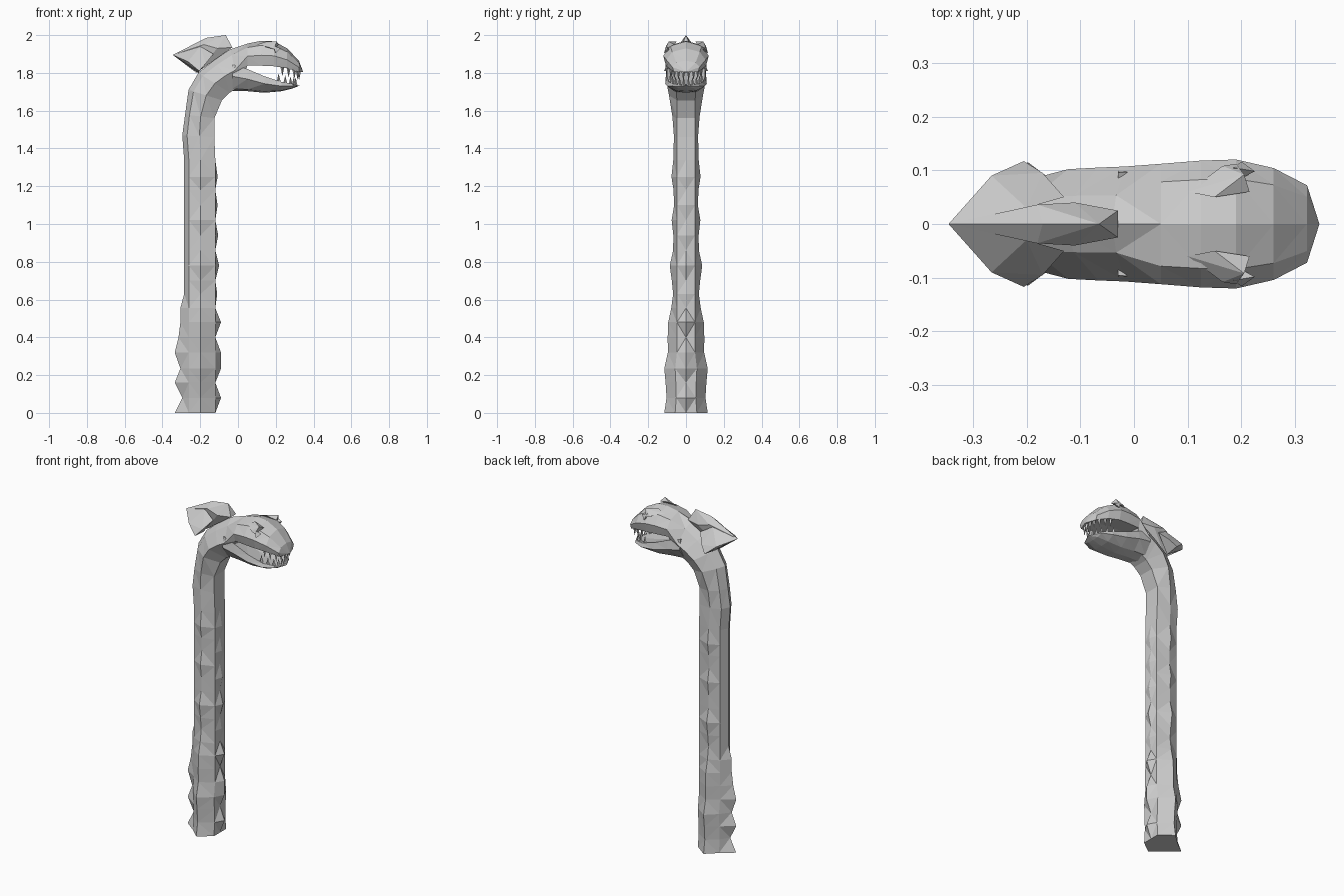
import bpy, bmesh, math
from mathutils import Vector

if "Cube" in bpy.data.objects:
    bpy.data.objects.remove(bpy.data.objects["Cube"])

grey = bpy.data.materials.new("stone_grey")
grey.diffuse_color = (0.6, 0.6, 0.6, 1)
grey.use_nodes = True
grey.node_tree.nodes["Principled BSDF"].inputs["Base Color"].default_value = grey.diffuse_color


def finish(name, bm):
    bmesh.ops.recalc_face_normals(bm, faces=bm.faces)
    bmesh.ops.triangulate(bm, faces=[f for f in bm.faces if len(f.verts) == 4])
    me = bpy.data.meshes.new(name)
    bm.to_mesh(me)
    bm.free()
    me.materials.append(grey)
    ob = bpy.data.objects.new(name, me)
    bpy.context.collection.objects.link(ob)
    return ob


def ring(under, top, half):
    """Mirrored section between an under and a top point; half = [(t, y)] from under to top."""
    u, t = Vector((under[0], 0, under[1])), Vector((top[0], 0, top[1]))
    loop = half + [(f, -y) for f, y in reversed(half[1:-1])]
    return [u.lerp(t, f) + Vector((0, y, 0)) for f, y in loop]


def loft(name, rings, tip=None):
    bm = bmesh.new()
    loops = [[bm.verts.new(p) for p in r] for r in rings]
    n = len(loops[0])
    for a, b in zip(loops, loops[1:]):
        for i in range(n):
            j = (i + 1) % n
            bm.faces.new((a[i], a[j], b[j], b[i]))
    bm.faces.new(loops[0])
    if tip:
        v = bm.verts.new(tip)
        for i in range(n):
            bm.faces.new((loops[-1][i], loops[-1][(i + 1) % n], v))
    else:
        bm.faces.new(loops[-1])
    return finish(name, bm)


def neck_ring(xf, zf, xb, zb, w, bf=0.0, bb=0.0):
    """bf and bb push the front and back ridges outwards."""
    length = math.hypot(xb - xf, zb - zf)
    o = max(0.048, 0.5 * w)
    return ring((xf, zf), (xb, zb), [(-bf / length, 0), (0, o), (0.47, w),
                                     (0.85, o), (1 + bb / length, 0)])


# neck: z, half width, front ridge, back ridge
neck = [(0, .115, 0, .05), (.08, .103, .03, .01), (.16, .108, 0, .05), (.235, .115, .03, .02),
        (.32, .096, .03, .05), (.40, .097, 0, .03), (.48, .094, .03, .02), (.555, .078, 0, .02),
        (.63, .068, .01, 0), (.70, .075, 0, 0), (.78, .086, .02, 0), (.86, .068, 0, 0),
        (.94, .067, .015, 0), (1.02, .076, 0, 0), (1.10, .063, .012, 0), (1.18, .066, 0, 0),
        (1.25, .077, .012, 0), (1.34, .067, 0, 0)]
rings = [neck_ring(-.12, z, -.285, z, w, bf, bb) for z, w, bf, bb in neck]
# bend from neck to the back of the mouth
rings += [neck_ring(*r) for r in [
    (-.125, 1.46, -.295, 1.47, .064), (-.125, 1.56, -.28, 1.58, .072),
    (-.085, 1.655, -.262, 1.71, .09), (-.045, 1.695, -.21, 1.80, .102),
    (-.01, 1.715, -.13, 1.865, .105), (.005, 1.715, -.04, 1.925, .107)]]


# upper head, joined to the neck, with a flat palate
def head_ring(x, lip, top, w):
    return ring((x, lip), (x, top), [(.08, 0), (0, .88 * w), (.42, w), (.82, .7 * w), (1, 0)])


rings += [head_ring(*r) for r in [
    (.05, 1.84, 1.955, .112), (.125, 1.838, 1.97, .118), (.19, 1.835, 1.967, .12),
    (.26, 1.825, 1.93, .104), (.322, 1.805, 1.865, .072)]]
loft("neck_and_head", rings, (.345, 0, 1.805))

# lower jaw
loft("lower_jaw", [ring((x, lo), (x, hi), [(0, 0), (.08, .55 * w), (.55, w), (1, .92 * w), (.8, 0)])
                   for x, lo, hi, w in [(-.03, 1.705, 1.845, .104), (.05, 1.703, 1.82, .109),
                                        (.14, 1.695, 1.782, .11), (.23, 1.703, 1.752, .1),
                                        (.29, 1.718, 1.742, .072)]], (.325, 0, 1.732))


def hull(name, pts):
    bm = bmesh.new()
    for p in pts:
        bm.verts.new(p)
    res = bmesh.ops.convex_hull(bm, input=bm.verts)
    loose = [v for v in bm.verts if not v.link_faces]
    bmesh.ops.delete(bm, geom=loose, context='VERTS')
    return finish(name, bm)


def both(pts):
    return [(x, s * y, z) for x, y, z in pts for s in (1, -1)]


# head crest: central wedge and flared side fins
hull("crest_ridge", [(-.345, 0, 1.895), (-.17, 0, 1.985), (-.065, 0, 2.0), (-.22, 0, 1.80)]
     + both([(-.18, .036, 1.95), (-.11, .04, 1.93), (-.03, .025, 1.935)]))
for s, side in ((1, "left"), (-1, "right")):
    hull("crest_fin_" + side, [(x, s * y, z) for x, y, z in [
        (-.345, 0, 1.895), (-.20, .03, 1.94), (-.265, .09, 1.86), (-.205, .117, 1.81),
        (-.17, .095, 1.85), (-.21, .03, 1.80), (-.13, .05, 1.90)]])
    # brow above a small wedge-shaped eye
    hull("brow_" + side, [(x, s * y, z) for x, y, z in [
        (.10, .06, 1.95), (.165, .108, 1.935), (.205, .092, 1.966), (.215, .06, 1.95),
        (.15, .05, 1.966), (.19, .112, 1.925)]])
    hull("eye_" + side, [(x, s * y, z) for x, y, z in [
        (.185, .105, 1.945), (.225, .098, 1.93), (.2, .116, 1.905), (.19, .08, 1.92)]])


# teeth: four-sided spikes along both lips
def teeth(name, spots, height):
    bm = bmesh.new()
    for x, y, z in spots:
        base = [bm.verts.new((x + .011 * math.cos(a), y + .011 * math.sin(a), z))
                for a in (0, math.pi / 2, math.pi, 1.5 * math.pi)]
        tip = bm.verts.new((x, y, z + height))
        bm.faces.new(base)
        for i in range(4):
            bm.faces.new((base[i], base[(i + 1) % 4], tip))
    finish(name, bm)


teeth("upper_teeth", both([(.235, .082, 1.835), (.268, .076, 1.828), (.298, .062, 1.82),
                           (.316, .04, 1.815), (.323, .014, 1.812)]), -.052)
teeth("lower_teeth", both([(.215, .083, 1.752), (.25, .072, 1.742), (.278, .055, 1.737),
                           (.295, .034, 1.733), (.305, .012, 1.73)]), .045)
